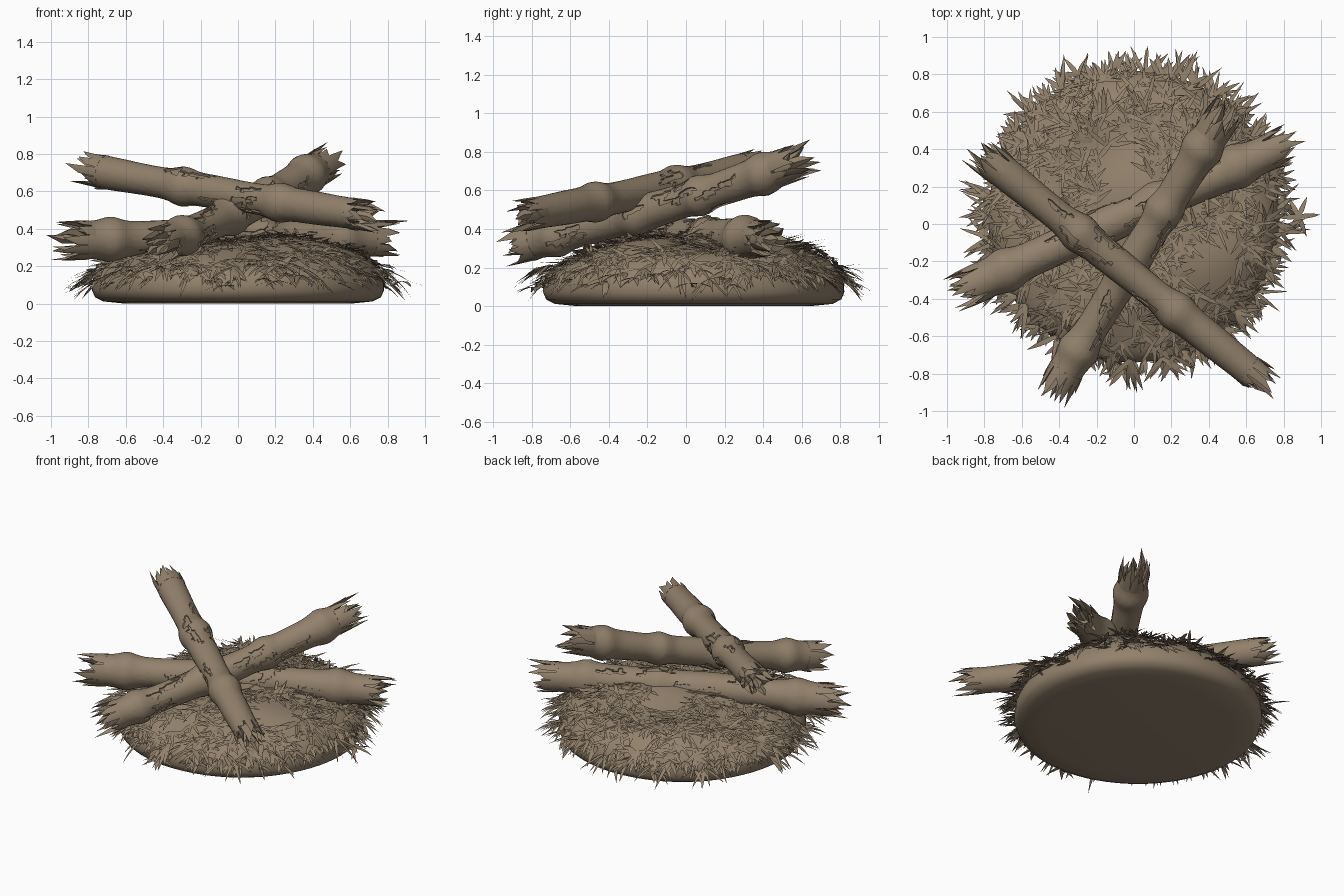
import bpy
import bmesh
import math
import random
from mathutils import Vector

random.seed(7)
if "Cube" in bpy.data.objects:
    bpy.data.objects.remove(bpy.data.objects["Cube"])

brown = bpy.data.materials.new("dry brown")
brown.use_nodes = True
COLOUR = (0.29, 0.22, 0.15, 1)
brown.diffuse_color = COLOUR
brown.node_tree.nodes["Principled BSDF"].inputs["Base Color"].default_value = COLOUR
brown.node_tree.nodes["Principled BSDF"].inputs["Roughness"].default_value = 0.9


def finish(bm, name, angle=40):
    mesh = bpy.data.meshes.new(name)
    bm.to_mesh(mesh)
    bm.free()
    mesh.materials.append(brown)
    obj = bpy.data.objects.new(name, mesh)
    bpy.context.collection.objects.link(obj)
    bpy.ops.object.select_all(action='DESELECT')
    obj.select_set(True)
    bpy.context.view_layer.objects.active = obj
    bpy.ops.object.shade_smooth_by_angle(angle=math.radians(angle))


# Straw mound: a lumpy dome on a rounded base
RADIUS, CENTRE_Y = 0.78, 0.04


def mound_point(u, a):
    x, y = RADIUS * u * math.cos(a), RADIUS * u * math.sin(a)
    lumps = math.sin(7 * x + 1) * math.cos(6 * y) + 0.6 * math.sin(11 * y - 5 * x)
    z = 0.1 + 0.255 * max(0, 1 - u ** 2.7) ** 0.52
    z += (0.024 * lumps + 0.035 * (x + y)) * (1 - u ** 5)
    return Vector((x, y + CENTRE_Y, z))


SIDES = 72
bm = bmesh.new()
rings = []
for r, z in ((0.6, 0), (0.72, 0.012), (0.765, 0.035), (0.78, 0.07)):
    rings.append([bm.verts.new((r * math.cos(k * math.tau / SIDES),
                                r * math.sin(k * math.tau / SIDES) + CENTRE_Y, z))
                  for k in range(SIDES)])
for s in range(18):
    u = math.cos(s / 18 * math.pi / 2)
    rings.append([bm.verts.new(mound_point(u, k * math.tau / SIDES)) for k in range(SIDES)])
for low, high in zip(rings, rings[1:]):
    for k in range(SIDES):
        n = (k + 1) % SIDES
        bm.faces.new((low[k], low[n], high[n], high[k]))
bm.faces.new(rings[0][::-1])
bm.faces.new(rings[-1])
finish(bm, "straw_mound", 50)


# Grass: tufts of pointed, drooping blades laid over the mound
def blade(bm, root, along, up, length, width, lift, droop):
    side = along.cross(up).normalized()
    pairs = []
    for t, w in ((0, 0.6), (0.35, 1), (0.7, 0.65)):
        p = root + along * length * t + up * length * (lift * t - droop * t * t)
        pairs.append((bm.verts.new(p - side * width * w / 2),
                      bm.verts.new(p + side * width * w / 2)))
    tip = bm.verts.new(root + along * length + up * length * (lift - droop))
    for (a, b), (c, d) in zip(pairs, pairs[1:]):
        bm.faces.new((a, b, d, c))
    bm.faces.new((pairs[-1][0], pairs[-1][1], tip))


def tuft(bm, u, a, count, spread, length):
    root = mound_point(u, a)
    down = (mound_point(u + 0.01, a) - mound_point(u - 0.01, a)).normalized()
    across = Vector((-math.sin(a), math.cos(a), 0))
    up = down.cross(across).normalized()
    turn = random.uniform(-1.1, 1.1)
    for k in range(count):
        angle = turn + spread * (k / (count - 1) - 0.5) + random.uniform(-0.3, 0.3)
        along = down * math.cos(angle) + across * math.sin(angle)
        blade(bm, root + up * 0.006, along, up, length * random.uniform(0.6, 1.3),
              random.uniform(0.016, 0.03), random.uniform(0.1, 0.4), random.uniform(0, 0.3))


BARE = ((0.4, -0.2, 0.15), (-0.05, 0.3, 0.12))
bm = bmesh.new()
for k in range(500):
    u, a = random.uniform(0.1, 0.96) ** 0.6, random.uniform(0, math.tau)
    p = mound_point(u, a)
    if all(math.hypot(p.x - x, p.y - y) > r for x, y, r in BARE):
        tuft(bm, u, a, random.choice((3, 4, 5)), 2.2, 0.125)
finish(bm, "straw_tufts", 30)

# Rim fringe: uneven sprigs that stick out and hang over the edge
bm = bmesh.new()
for k in range(95):
    a = (k + random.random()) / 95 * math.tau
    root = mound_point(random.uniform(0.95, 1), a)
    root.z = random.uniform(0.11, 0.22)
    reach = random.choice((0.1, 0.13, 0.18))
    for j in range(5):
        b = a + random.uniform(-0.9, 0.9)
        along = Vector((math.cos(b), math.sin(b), random.uniform(-0.6, 0))).normalized()
        blade(bm, root, along, Vector((0, 0, 1)), reach * random.uniform(0.7, 1.1),
              random.uniform(0.018, 0.032), random.uniform(0, 0.3), random.uniform(0.1, 0.4))
# Star shaped sprigs at the edge
for x, y, z in ((0.88, 0.04, 0.12), (-0.06, -0.78, 0.1), (0.2, -0.73, 0.12), (-0.3, 0.8, 0.12)):
    for j in range(6):
        b = j * math.tau / 6 + random.uniform(-0.2, 0.2)
        blade(bm, Vector((x, y, z)), Vector((math.cos(b), math.sin(b), -0.25)).normalized(),
              Vector((0, 0, 1)), 0.12, 0.028, 0.3, 0.3)
for v in bm.verts:
    v.co.z = max(v.co.z, 0.015)
finish(bm, "rim_fringe", 30)


# Logs: knotted tubes with sunken bark scars and splintered ends
def splinter(bm, a, half, outer, inner, z, length, sign):
    tip_r = outer * random.uniform(0.85, 1.15)
    loops = []
    for t, w in ((0, 1), (0.55, 0.8)):
        ro = outer + (tip_r - outer) * t
        ri = inner + (tip_r - inner) * t
        loops.append([bm.verts.new((r * math.cos(a + s * half * w), r * math.sin(a + s * half * w),
                                    z + sign * length * t))
                      for r, s in ((ro, -1), (ro * 1.03, 0), (ro, 1), (ri, 0))])
    a += random.uniform(-half, half)
    tip = bm.verts.new((tip_r * math.cos(a), tip_r * math.sin(a), z + sign * length))
    for k in range(4):
        n = (k + 1) % 4
        bm.faces.new((loops[0][k], loops[0][n], loops[1][n], loops[1][k]))
        bm.faces.new((loops[1][k], loops[1][n], tip))
    bm.faces.new(loops[0])


def log(name, start, end, radius, knots, bow):
    start, end = Vector(start), Vector(end)
    axis = end - start
    full, cols, rows = axis.length, 36, 64
    frayed = 0.19
    bm = bmesh.new()

    def ring_radius(z):
        bulge = sum(math.exp(-((z / full - k) / 0.032) ** 2) for k in knots)
        return radius * (1 + 0.23 * bulge + 0.04 * math.sin(z * 9))

    def tube_vert(i, j):
        # Uneven spacing inside the tube gives the scars ragged outlines
        loose = 0.38 if 0 < j < rows else 0
        a = (i + random.uniform(-loose, loose)) * math.tau / cols
        z = frayed + (full - 2 * frayed) * (j + random.uniform(-loose, loose)) / rows
        r = ring_radius(z)
        return bm.verts.new((r * math.cos(a), r * math.sin(a), z))

    tube = [[tube_vert(i, j) for i in range(cols)] for j in range(rows + 1)]
    grid = [[bm.faces.new((tube[j][i], tube[j][(i + 1) % cols],
                           tube[j + 1][(i + 1) % cols], tube[j + 1][i]))
             for i in range(cols)] for j in range(rows)]
    bm.faces.new(tube[0][::-1])
    bm.faces.new(tube[-1])

    # Long ragged scars, wandering along the grain, narrow at their ends
    scars = set()
    for k in range(13):
        i, j, steps = random.randrange(cols), random.randrange(1, rows - 15), random.randint(5, 14)
        for step in range(steps):
            wide = 1 if step in (0, steps - 1) else random.choice((1, 2, 2, 3))
            for w in range(wide):
                scars.add(grid[j + step][(i + w) % cols])
            i += random.choice((-1, 0, 0, 0, 0))
    bm.normal_update()
    bmesh.ops.inset_region(bm, faces=list(scars), thickness=0.002, depth=-0.008)

    # Two layers of splinters at each end
    for z, sign in ((frayed + 0.01, -1), (full - frayed - 0.01, 1)):
        for outer, inner, count in ((1.0, 0.6, 12), (0.62, 0.15, 6)):
            r = ring_radius(z)
            for k in range(count):
                a = (k + random.uniform(-0.2, 0.2)) * math.tau / count
                splinter(bm, a, math.pi / count * 1.1, r * outer, r * inner, z,
                         random.uniform(0.07, frayed + 0.03), sign)
    bmesh.ops.recalc_face_normals(bm, faces=bm.faces)

    # Place along its line, with a slight bow up or down
    turn = axis.to_track_quat('Z', 'Y')
    for v in bm.verts:
        t = min(max(v.co.z / full, 0), 1)
        v.co = start + turn @ v.co + Vector((0, 0, bow * math.sin(math.pi * t)))
    finish(bm, name, 42)


log("top_log", (-0.86, 0.41, 0.73), (0.76, -0.9, 0.46), 0.086, (0.35, 0.67), -0.01)
log("middle_log", (-0.46, -0.94, 0.3), (0.51, 0.64, 0.77), 0.09, (0.17, 0.43, 0.64, 0.85), -0.03)
log("low_log", (-0.98, -0.38, 0.335), (0.89, 0.46, 0.345), 0.098, (0.16, 0.59, 0.82), 0.015)
